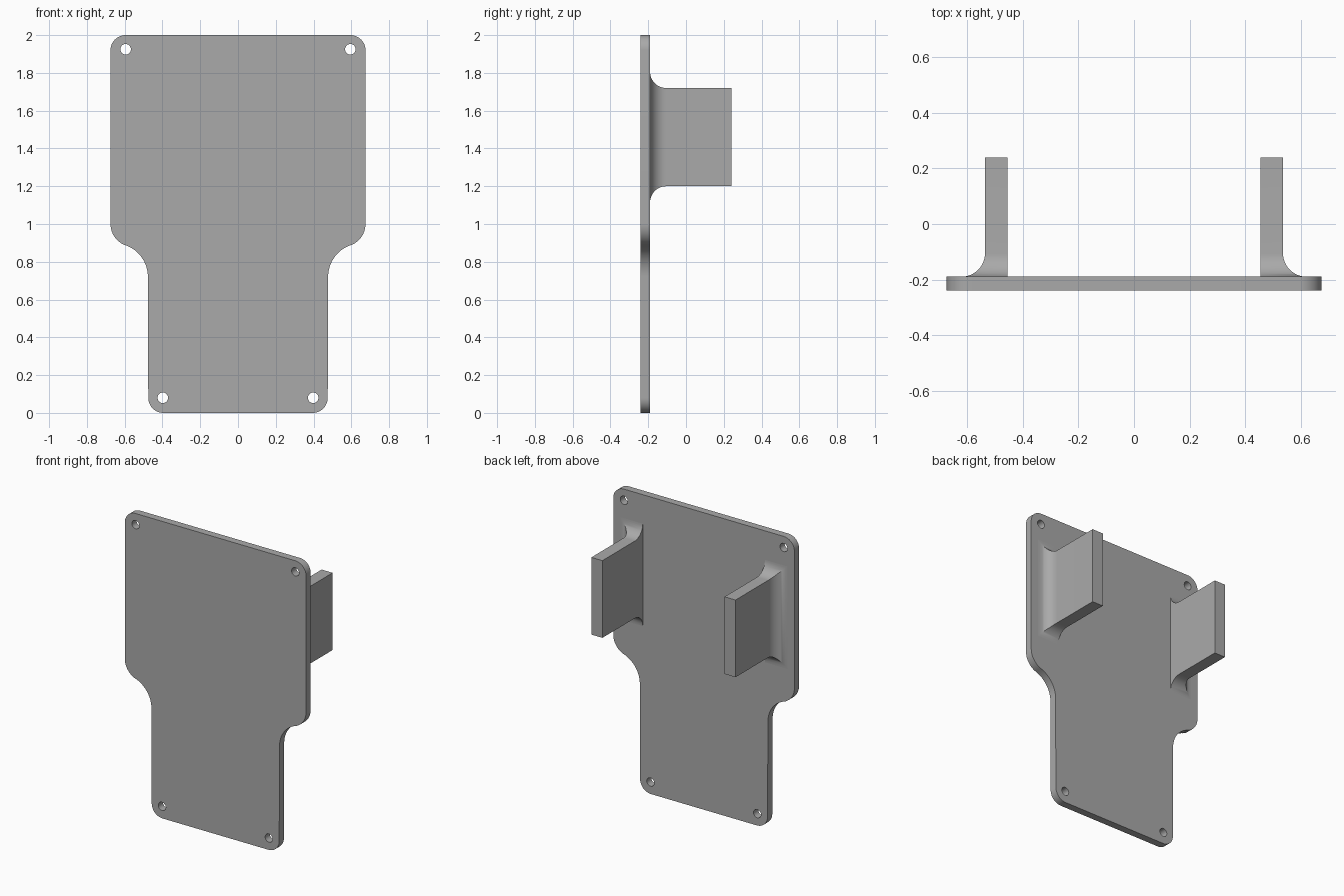
import bpy
import bmesh
from math import sin, cos, pi, radians, atan2
from mathutils import Vector

cube = bpy.data.objects.get("Cube")
if cube:
    bpy.data.objects.remove(cube, do_unlink=True)

GREY = (0.4, 0.4, 0.4, 1.0)
grey = bpy.data.materials.new("plain grey")
grey.use_nodes = True
grey.diffuse_color = GREY
grey.node_tree.nodes["Principled BSDF"].inputs["Base Color"].default_value = GREY

FRONT, BACK, TAB_END = -0.24, -0.19, 0.24


def arc(cx, cz, r, start, end, steps=12):
    """Points along an arc in the XZ plane, angles in radians."""
    angles = [start + (end - start) * i / steps for i in range(steps + 1)]
    return [(cx + r * cos(a), cz + r * sin(a)) for a in angles]


def finish(name, bm):
    bmesh.ops.recalc_face_normals(bm, faces=bm.faces)
    mesh = bpy.data.meshes.new(name)
    bm.to_mesh(mesh)
    bm.free()
    mesh.materials.append(grey)
    obj = bpy.data.objects.new(name, mesh)
    bpy.context.collection.objects.link(obj)
    bpy.ops.object.select_all(action="DESELECT")
    obj.select_set(True)
    bpy.context.view_layer.objects.active = obj
    bpy.ops.object.shade_smooth_by_angle(angle=radians(30))
    return obj


def add_loop(bm, points):
    verts = [bm.verts.new((x, FRONT, z)) for x, z in points]
    return [bm.edges.new((v, verts[i - 1])) for i, v in enumerate(verts)]


# Back plate: right half of the outline, mirrored, with four screw holes
tilt = atan2(-0.28, 0.1)
half = arc(0.395, 0.08, 0.08, -pi / 2, 0)
half += arc(0.655, 0.72, 0.178, pi, tilt + pi)
half += arc(0.555, 1.0, 0.12, tilt, 0)
half += arc(0.595, 1.92, 0.08, 0, pi / 2)
outline = half + [(-x, z) for x, z in reversed(half)]

bm = bmesh.new()
edges = add_loop(bm, outline)
for side in (-1, 1):
    for x, z in ((0.595, 1.925), (0.398, 0.08)):
        edges += add_loop(bm, arc(side * x, z, 0.028, 0, 2 * pi, 24)[:-1])
bmesh.ops.triangle_fill(bm, edges=edges, use_beauty=True, normal=Vector((0, -1, 0)))
extruded = bmesh.ops.extrude_face_region(bm, geom=bm.faces[:], use_keep_orig=True)
moved = [g for g in extruded["geom"] if isinstance(g, bmesh.types.BMVert)]
bmesh.ops.translate(bm, verts=moved, vec=(0, BACK - FRONT, 0))
finish("back_plate", bm)


# Mounting tabs: rectangular sections flaring into the plate on three sides
def tab(name, side, radius=0.085, steps=12):
    sections = [(BACK - 0.01, radius)]
    for i in range(steps + 1):
        a = pi / 2 * i / steps
        sections.append((BACK + radius * (1 - cos(a)), radius * (1 - sin(a))))
    sections.append((TAB_END, 0))
    bm = bmesh.new()
    rings = []
    for y, flare in sections:
        inner, outer = side * 0.455, side * (0.537 + flare)
        low, high = 1.2 - flare, 1.72 + flare
        corners = ((inner, low), (outer, low), (outer, high), (inner, high))
        rings.append([bm.verts.new((x, y, z)) for x, z in corners])
    for a, b in zip(rings, rings[1:]):
        for i in range(4):
            bm.faces.new((a[i - 1], a[i], b[i], b[i - 1]))
    bm.faces.new(rings[0])
    bm.faces.new(rings[-1])
    finish(name, bm)


tab("left_tab", 1)
tab("right_tab", -1)
